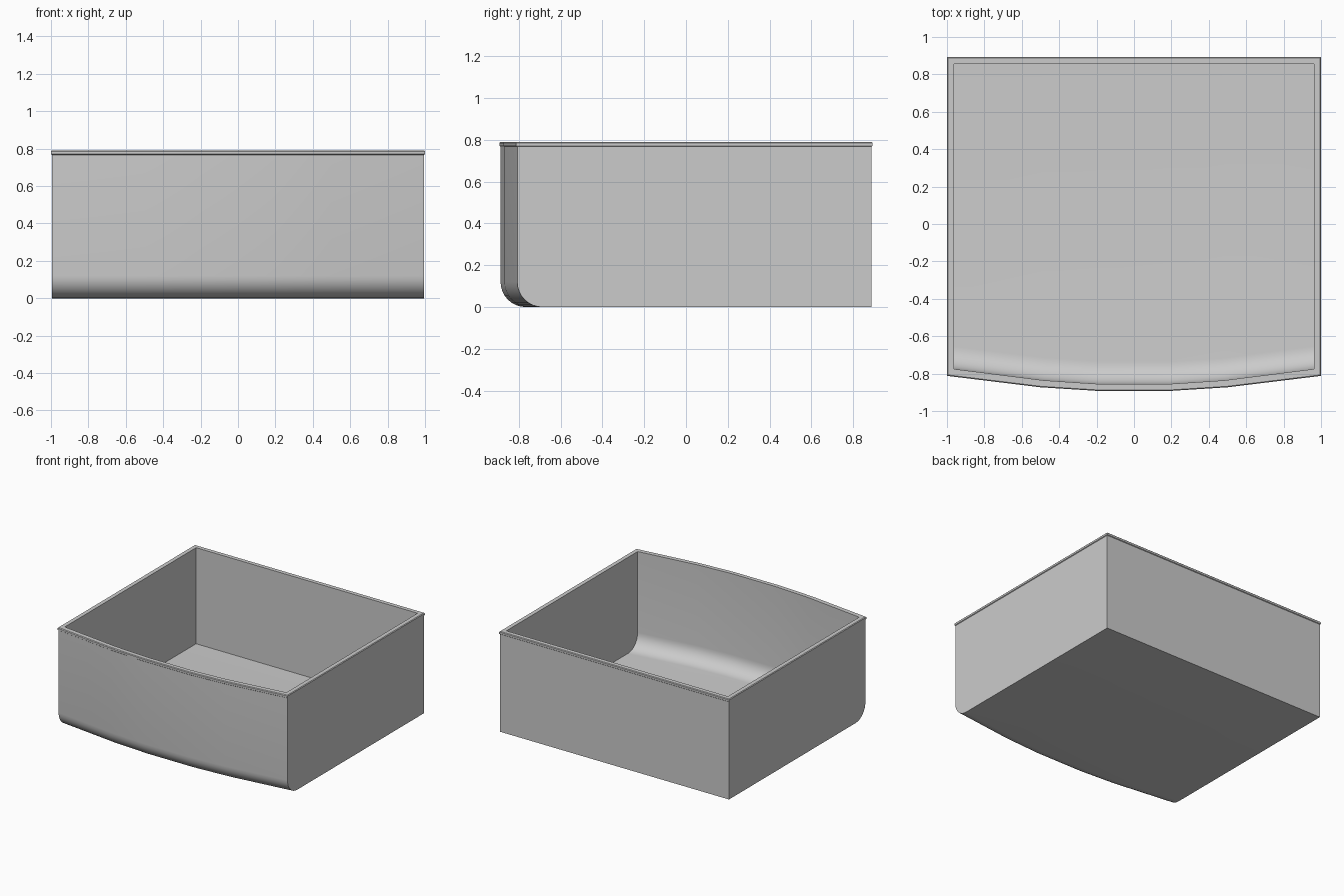
import bpy
import bmesh
import math

cube = bpy.data.objects.get("Cube")
if cube:
    bpy.data.objects.remove(cube, do_unlink=True)

BACK = 0.892
TOP = 0.79
LIP_BASE = 0.767
RADIUS = 0.12
WALL = 0.037
# Half of the bowed front edge: x fraction and y
HALF_BOW = [(0.2, -0.892), (0.5, -0.873), (1.0, -0.812)]
BOW = [(-x, y) for x, y in reversed(HALF_BOW)] + HALF_BOW

grey = bpy.data.materials.new("plain grey")
grey.use_nodes = True
colour = (0.6, 0.6, 0.6, 1)
grey.diffuse_color = colour
grey.node_tree.nodes["Principled BSDF"].inputs["Base Color"].default_value = colour

bm = bmesh.new()


def skin(inset, floor, top):
    """Open box with a bowed front that curves into the floor."""
    columns = []
    for x, y in BOW:
        front = y + inset
        section = [(front, top)]
        for i in range(9):
            a = math.pi / 2 * i / 8
            section.append((front + RADIUS * (1 - math.cos(a)),
                            floor + RADIUS * (1 - math.sin(a))))
        section += [(BACK - inset, floor), (BACK - inset, top)]
        columns.append([bm.verts.new((x * (1 - inset), v, z)) for v, z in section])
    for a, b in zip(columns, columns[1:]):
        for i in range(len(a) - 1):
            bm.faces.new((a[i], a[i + 1], b[i + 1], b[i]))
    bm.faces.new(columns[0])
    bm.faces.new(columns[-1])


def outline(inset, z):
    """Closed plan outline at one height."""
    pts = [(x * (1 - inset), y + inset) for x, y in BOW]
    pts += [(x * (1 - inset), BACK - inset) for x, _ in reversed(BOW)]
    return [bm.verts.new((x, y, z)) for x, y in pts]


# Outer and inner walls
skin(0.005, 0, LIP_BASE)
skin(WALL, 0.035, TOP)

# Beaded lip around the top
rings = [outline(d, z) for d, z in [(0.005, LIP_BASE), (0, LIP_BASE + 0.004),
                                    (0, TOP - 0.005), (0.005, TOP), (WALL, TOP)]]
for a, b in zip(rings, rings[1:]):
    for i in range(len(a)):
        j = (i + 1) % len(a)
        bm.faces.new((a[i], a[j], b[j], b[i]))

bmesh.ops.remove_doubles(bm, verts=bm.verts, dist=0.0005)
bmesh.ops.recalc_face_normals(bm, faces=bm.faces)
mesh = bpy.data.meshes.new("drawer_bin")
bm.to_mesh(mesh)
bm.free()
mesh.materials.append(grey)
bin_object = bpy.data.objects.new("drawer_bin", mesh)
bpy.context.collection.objects.link(bin_object)

# Smooth bow and bottom curve, crisp corners
bpy.ops.object.select_all(action="DESELECT")
bin_object.select_set(True)
bpy.context.view_layer.objects.active = bin_object
bpy.ops.object.shade_smooth_by_angle(angle=math.radians(30))
